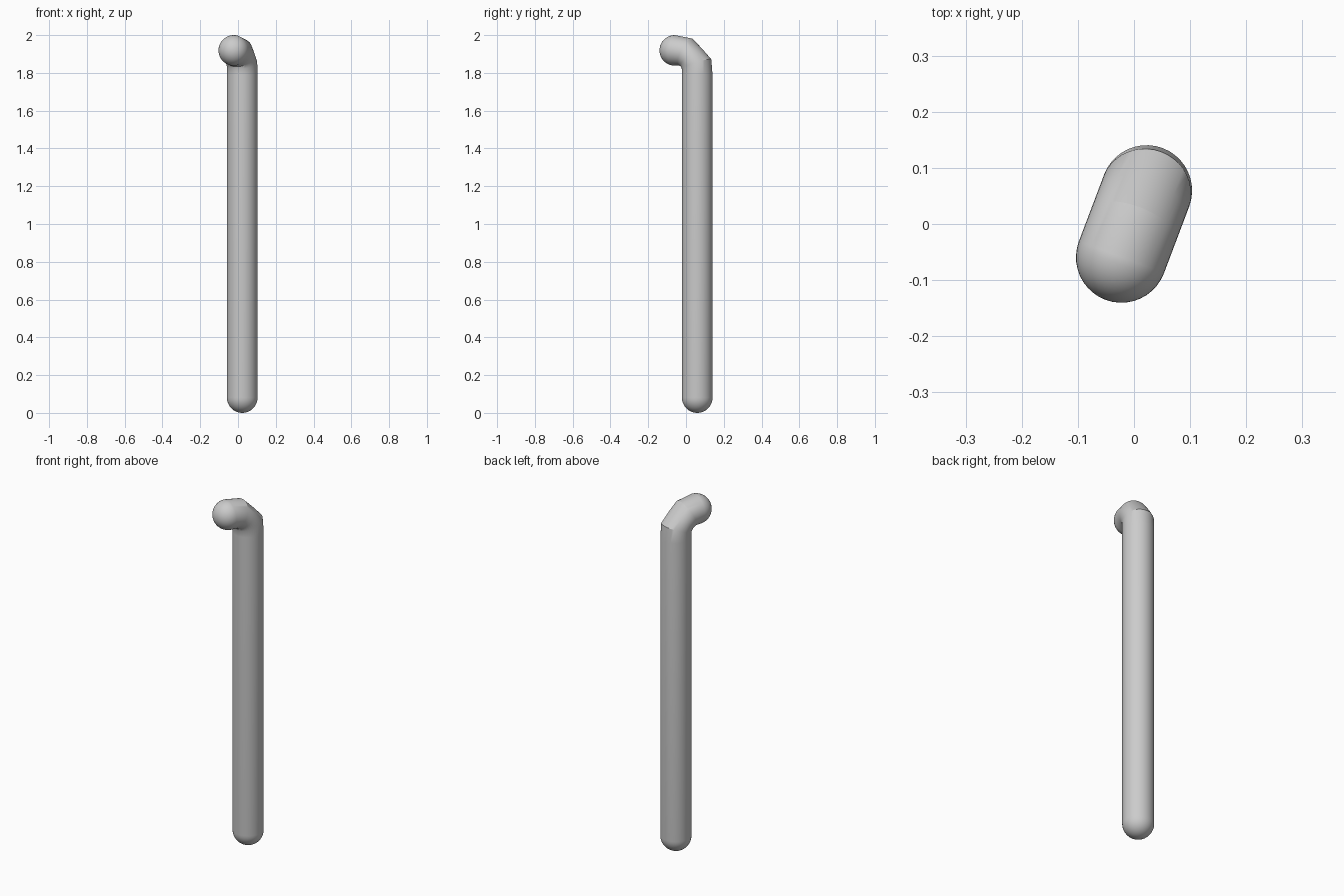
import bpy, bmesh, math
from mathutils import Vector

cube = bpy.data.objects.get("Cube")
if cube:
    bpy.data.objects.remove(cube, do_unlink=True)

R = 0.081          # tube radius
SEGS = 40
CAP = 10           # rings per rounded end
base = Vector((0.0225, 0.0595, 0))
arm = Vector((-0.045, -0.119, 0)).normalized()   # plan direction of the short arm
side = Vector((-arm.y, arm.x, 0))
up = Vector((0, 0, 1))


def place(u, z):
    return base + arm * u + up * z


# Each ring: (centre, half axis from outer to inner side, side radius)
rings = []


def add_ring(inner, outer):
    a, b = place(*inner), place(*outer)
    rings.append(((a + b) / 2, (a - b) / 2, R))


# Rounded foot
for i in range(1, CAP):
    t = math.pi / 2 * i / CAP
    rings.append((place(0, R - R * math.cos(t)), arm * R * math.sin(t), R * math.sin(t)))

# Shaft, then the bend with a tight inside and a chamfered outside
add_ring((R, R), (-R, R))
add_ring((R, 1.79), (-R, 1.79))
add_ring((0.082, 1.82), (-0.074, 1.873))
add_ring((0.087, 1.833), (-0.022, 1.929))
add_ring((0.1, 1.838), (0.032, 1.982))
add_ring((0.127, 1.838), (0.127, 2.0))

# Rounded tip
for i in range(1, CAP):
    t = math.pi / 2 * i / CAP
    rings.append((place(0.127 + R * math.sin(t), 1.919), -up * R * math.cos(t), R * math.cos(t)))

# Skin the rings and close both poles
bm = bmesh.new()
loops = []
for centre, axis, r in rings:
    loops.append([bm.verts.new(centre + axis * math.cos(a) + side * r * math.sin(a))
                  for a in (2 * math.pi * k / SEGS for k in range(SEGS))])
for low, high in zip(loops, loops[1:]):
    for k in range(SEGS):
        n = (k + 1) % SEGS
        bm.faces.new((low[k], low[n], high[n], high[k]))
for loop, pole in ((loops[0], place(0, 0)), (loops[-1], place(0.127 + R, 1.919))):
    tip = bm.verts.new(pole)
    for k in range(SEGS):
        bm.faces.new((loop[k], loop[(k + 1) % SEGS], tip))
bmesh.ops.recalc_face_normals(bm, faces=bm.faces)

mesh = bpy.data.meshes.new("bent_rod")
bm.to_mesh(mesh)
bm.free()
rod = bpy.data.objects.new("bent_rod", mesh)
bpy.context.collection.objects.link(rod)

# Plain grey finish
grey = bpy.data.materials.new("plain_grey")
grey.use_nodes = True
colour = (0.6, 0.6, 0.6, 1)
grey.diffuse_color = colour
grey.node_tree.nodes["Principled BSDF"].inputs["Base Color"].default_value = colour
mesh.materials.append(grey)

bpy.ops.object.select_all(action='DESELECT')
rod.select_set(True)
bpy.context.view_layer.objects.active = rod
bpy.ops.object.shade_smooth_by_angle(angle=math.radians(25))
